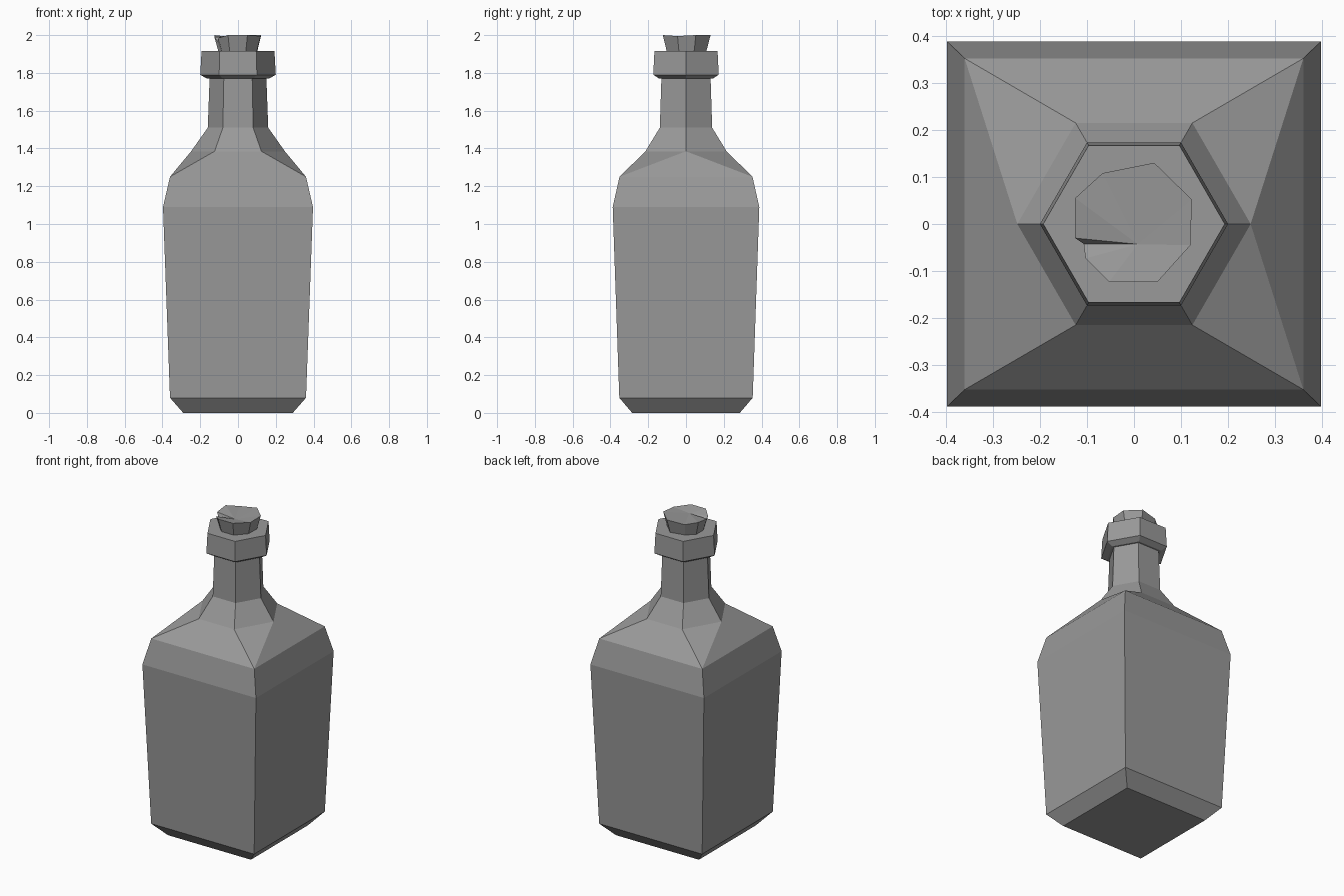
import bpy, bmesh
from math import cos, sin, pi

if "Cube" in bpy.data.objects:
    bpy.data.objects.remove(bpy.data.objects["Cube"], do_unlink=True)

grey = bpy.data.materials.new("plain grey")
grey.use_nodes = True
grey.diffuse_color = (0.32, 0.32, 0.32, 1)
grey.node_tree.nodes["Principled BSDF"].inputs["Base Color"].default_value = grey.diffuse_color


def finish(name, bm):
    bmesh.ops.recalc_face_normals(bm, faces=bm.faces)
    mesh = bpy.data.meshes.new(name)
    bm.to_mesh(mesh)
    bm.free()
    mesh.materials.append(grey)
    bpy.context.collection.objects.link(bpy.data.objects.new(name, mesh))


def ring(bm, points):
    return [bm.verts.new(p) for p in points]


def square(hx, hy, z):
    return [(hx, hy, z), (-hx, hy, z), (-hx, -hy, z), (hx, -hy, z)]


def hexagon(r, z):
    return [(r * cos(i * pi / 3), r * sin(i * pi / 3), z) for i in range(6)]


def loft(bm, rings):
    for a, b in zip(rings, rings[1:]):
        n = len(a)
        for i in range(n):
            j = (i + 1) % n
            bm.faces.new((a[i], a[j], b[j], b[i]))


# Bottle: square body, faceted shoulder, six-sided neck
bm = bmesh.new()
body = [ring(bm, square(*s)) for s in
        ((0.29, 0.285, 0), (0.36, 0.353, 0.08), (0.397, 0.388, 1.09), (0.36, 0.352, 1.25))]
neck = [ring(bm, hexagon(*h)) for h in ((0.248, 1.385), (0.16, 1.51), (0.15, 1.78))]
loft(bm, body)
loft(bm, neck)
bm.faces.new(body[0])
bm.faces.new(neck[-1])
s, h = body[-1], neck[0]
for i in (0, 2):
    k = i // 2 * 3                      # opposite halves of the hexagon
    a, b, c = s[i], s[i + 1], s[(i + 2) % 4]
    h0, h1, h2, h3 = (h[(k + n) % 6] for n in range(4))
    bm.faces.new((a, b, h2, h1))        # front or back slope
    bm.faces.new((a, h1, h0))           # corner triangles
    bm.faces.new((b, h3, h2))
    bm.faces.new((b, c, h3))            # side triangle
finish("bottle", bm)

# Collar around the mouth
bm = bmesh.new()
collar = [ring(bm, hexagon(*c)) for c in ((0.165, 1.77), (0.2, 1.79), (0.193, 1.915))]
loft(bm, collar)
bm.faces.new(collar[0])
bm.faces.new(collar[-1])
finish("collar", bm)

# Rough tapered stopper with a small notch in its rim
rim = [(0.123, 0.052, 2), (0.043, 0.13, 2), (-0.067, 0.108, 1.99), (-0.125, 0.055, 2),
       (-0.125, -0.03, 1.99), (-0.107, -0.042, 1.965), (-0.103, -0.073, 1.985),
       (-0.053, -0.123, 2), (0.05, -0.123, 2), (0.12, -0.045, 1.995)]
bm = bmesh.new()
top = ring(bm, rim)
base = ring(bm, [(x * 0.8, y * 0.8, 1.9) for x, y, z in rim])
loft(bm, [base, top])
bm.faces.new(base)
centre = bm.verts.new((0.008, -0.043, 1.985))
for i in range(len(top)):
    bm.faces.new((top[i - 1], top[i], centre))
finish("stopper", bm)
